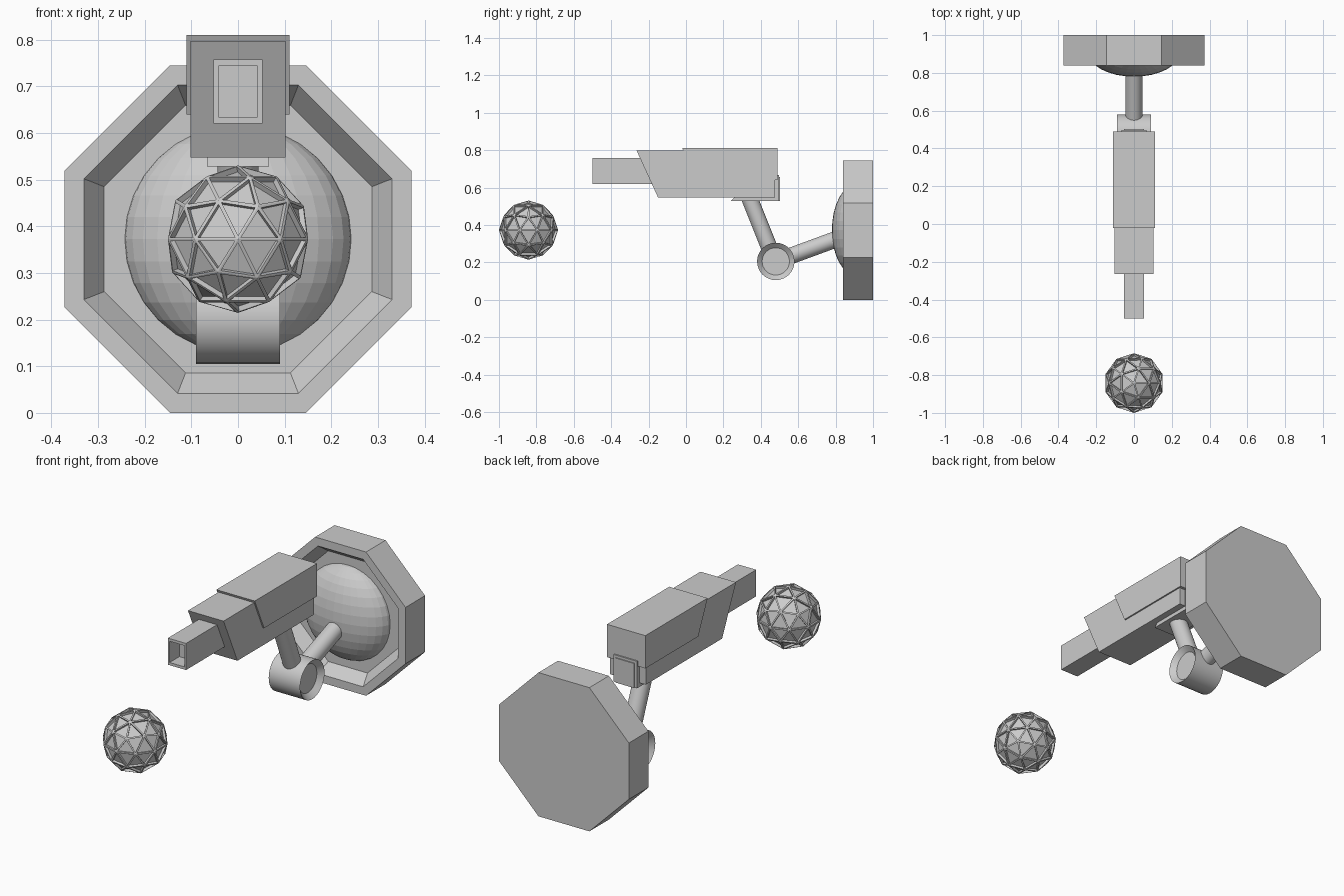
import bpy, bmesh, math
from mathutils import Vector, Matrix

if "Cube" in bpy.data.objects:
    bpy.data.objects.remove(bpy.data.objects["Cube"])

CZ = 0.3725  # height of plate and ball centres


def finish(bm, name, smooth=False):
    bmesh.ops.recalc_face_normals(bm, faces=bm.faces)
    me = bpy.data.meshes.new(name)
    bm.to_mesh(me)
    bm.free()
    ob = bpy.data.objects.new(name, me)
    bpy.context.collection.objects.link(ob)
    if smooth:
        bpy.ops.object.select_all(action='DESELECT')
        bpy.context.view_layer.objects.active = ob
        ob.select_set(True)
        bpy.ops.object.shade_smooth_by_angle(angle=math.radians(30))
    return ob


def loft(name, rings, smooth=False):
    """Skin matching rings of points and cap both ends."""
    bm = bmesh.new()
    vs = [[bm.verts.new(p) for p in r] for r in rings]
    n = len(vs[0])
    for a, b in zip(vs, vs[1:]):
        for i in range(n):
            j = (i + 1) % n
            bm.faces.new((a[i], a[j], b[j], b[i]))
    bm.faces.new(vs[0])
    bm.faces.new(vs[-1])
    return finish(bm, name, smooth)


def side_profile(name, pts, half_x):
    """Extrude a (y, z) outline across x."""
    return loft(name, [[(x, y, z) for y, z in pts] for x in (-half_x, half_x)])


def rod(name, a, b, r):
    a, b = Vector(a), Vector(b)
    bm = bmesh.new()
    m = Matrix.Translation((a + b) / 2) @ (b - a).to_track_quat('Z', 'Y').to_matrix().to_4x4()
    bmesh.ops.create_cone(bm, cap_ends=True, segments=32, radius1=r, radius2=r,
                          depth=(b - a).length, matrix=m)
    return finish(bm, name, True)


# Octagonal wall plate with a sloped recess
def octagon(s, y):
    a, b = 0.3725 * s, 0.146 * s
    pts = [(a, -b), (a, b), (b, a), (-b, a), (-a, b), (-a, -b), (-b, -a), (b, -a)]
    return [(x, y, CZ + z) for x, z in pts]


loft("wall_plate", [octagon(1, 1.0), octagon(1, 0.84), octagon(0.887, 0.84), octagon(0.77, 0.90)])

# Flattened dome in the recess
bm = bmesh.new()
bmesh.ops.create_uvsphere(bm, u_segments=32, v_segments=16, radius=1,
                          matrix=Matrix.Translation((0, 0.912, CZ))
                          @ Matrix.Diagonal((0.245, 0.08 + 0.052, 0.245, 1)))
bmesh.ops.delete(bm, geom=[v for v in bm.verts if v.co.y > 0.96], context='VERTS')
finish(bm, "wall_dome")

# Arms
rod("wall_arm", (0, 0.48, 0.205), (0, 0.88, 0.352), 0.044)
rod("camera_arm", (0, 0.475, 0.205), (0, 0.333, 0.56), 0.044)


# Elbow joint with dished ends
def ring(x, r):
    return [(x, 0.48 + r * math.cos(t), 0.205 + r * math.sin(t))
            for t in (2 * math.pi * i / 32 for i in range(32))]


loft("elbow_joint", [ring(-0.065, 0.073), ring(-0.09, 0.1), ring(0.09, 0.1), ring(0.065, 0.073)], True)

# Camera body with slanted front, and overlapping shell
side_profile("camera_body", [(-0.264, 0.797), (-0.15, 0.548), (0.475, 0.548), (0.475, 0.797)], 0.102)
side_profile("camera_shell", [(-0.02, 0.81), (0.057, 0.64), (0.49, 0.64), (0.49, 0.81)], 0.11)

# Bracket wrapping under and behind the body
side_profile("mount_bracket", [(0.24, 0.528), (0.497, 0.528), (0.497, 0.668),
                               (0.465, 0.668), (0.465, 0.56), (0.27, 0.56)], 0.067)
side_profile("bracket_panel", [(0.48, 0.528), (0.502, 0.528), (0.502, 0.655), (0.48, 0.655)], 0.054)


# Hollow lens hood
def rect(hx, hz, y):
    return [(x * hx, y, 0.689 + z * hz) for x, z in ((-1, -1), (1, -1), (1, 1), (-1, 1))]


loft("lens_hood", [rect(0.052, 0.069, -0.15), rect(0.052, 0.069, -0.5),
                   rect(0.042, 0.055, -0.5), rect(0.042, 0.055, -0.42)])

# Geodesic ball: sunken panels between struts
bm = bmesh.new()
bmesh.ops.create_icosphere(bm, subdivisions=2, radius=0.158,
                           matrix=Matrix.Translation((0, -0.842, CZ)))
bmesh.ops.inset_individual(bm, faces=bm.faces[:], thickness=0.008)
panels = [f for f in bm.faces if all(len(e.link_faces[0].verts) + len(e.link_faces[1].verts) == 7
                                     for e in f.edges) and len(f.verts) == 3]
res = bmesh.ops.extrude_discrete_faces(bm, faces=panels)
for f in res['faces']:
    f.normal_update()
    n = f.normal.copy()
    for v in f.verts:
        v.co -= n * 0.012
finish(bm, "geodesic_ball")
